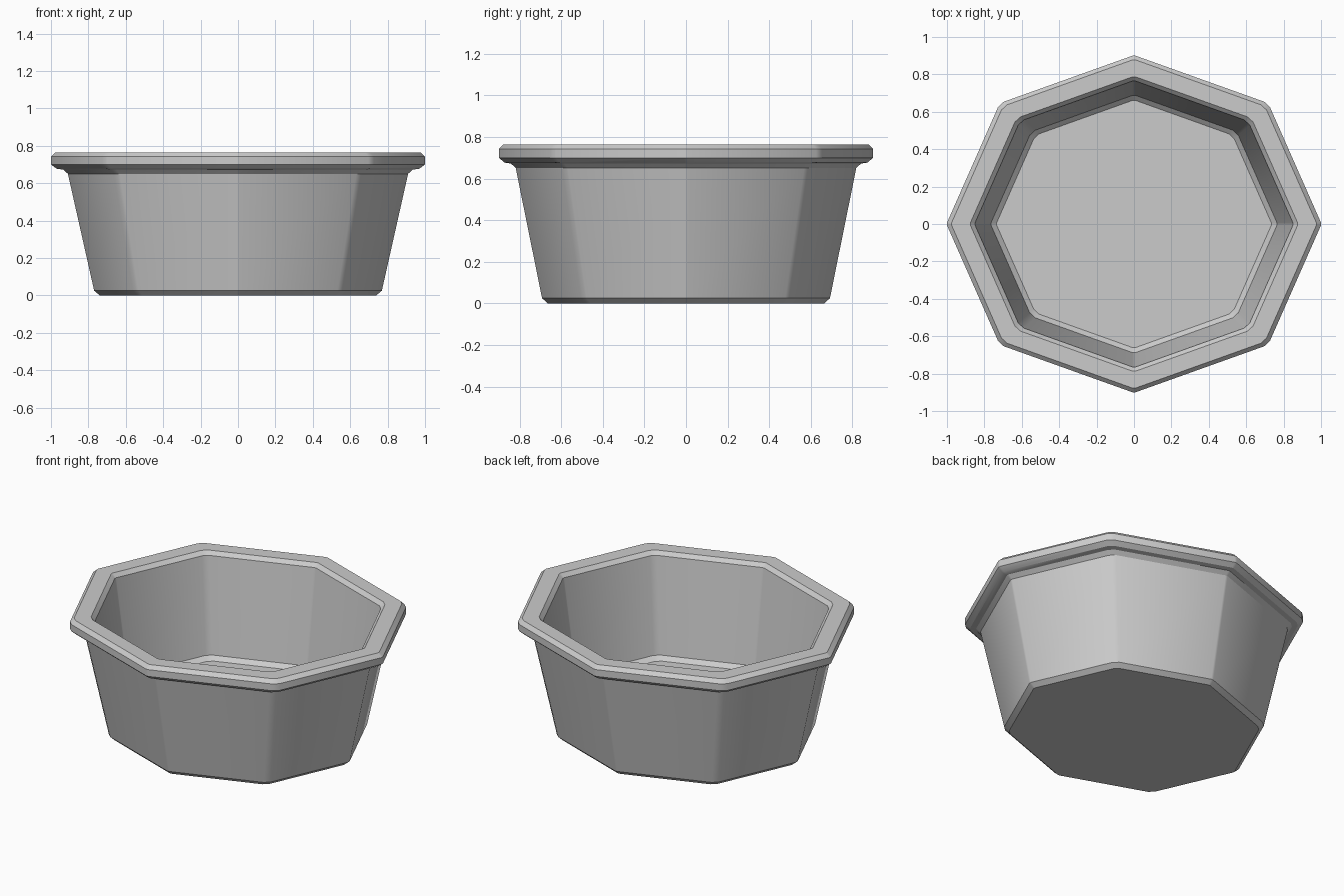
import bpy, bmesh, math
from mathutils import Vector

if "Cube" in bpy.data.objects:
    bpy.data.objects.remove(bpy.data.objects["Cube"])

Y_SCALE = 0.9

# Cross-section (radius, height): base, outer wall, rim, inner wall, floor
PROFILE = [(0.74, 0), (0.77, 0.025), (0.91, 0.65), (0.935, 0.672),
           (0.97, 0.677), (1.0, 0.70), (1.0, 0.742), (0.975, 0.765),
           (0.875, 0.765), (0.85, 0.742), (0.765, 0.155), (0.735, 0.13)]


def octagon(r, z):
    """Stretched octagon with small chamfered corners."""
    corners = []
    for i in range(8):
        k = r * (1.015 if i % 2 else 1.003)
        a = i * math.pi / 4
        corners.append(Vector((k * math.cos(a), k * math.sin(a) * Y_SCALE, z)))
    points = []
    for i, c in enumerate(corners):
        cut = 0.022 if i % 2 else 0.008
        for n in (corners[i - 1], corners[(i + 1) % 8]):
            points.append(c + (n - c).normalized() * cut)
    return points


# Octagonal tub, lofted through the cross-section
bm = bmesh.new()
rings = [[bm.verts.new(p) for p in octagon(r, z)] for r, z in PROFILE]
for low, high in zip(rings, rings[1:]):
    for i in range(len(low)):
        j = (i + 1) % len(low)
        bm.faces.new((low[i], low[j], high[j], high[i]))
bm.faces.new(list(reversed(rings[0])))
bm.faces.new(rings[-1])
bmesh.ops.recalc_face_normals(bm, faces=bm.faces)

mesh = bpy.data.meshes.new("octagonal_tub")
bm.to_mesh(mesh)
bm.free()
tub = bpy.data.objects.new("octagonal_tub", mesh)
bpy.context.collection.objects.link(tub)

# Soft corners, crisp rim and base edges
bpy.context.view_layer.objects.active = tub
tub.select_set(True)
bpy.ops.object.shade_smooth_by_angle(angle=math.radians(30))
